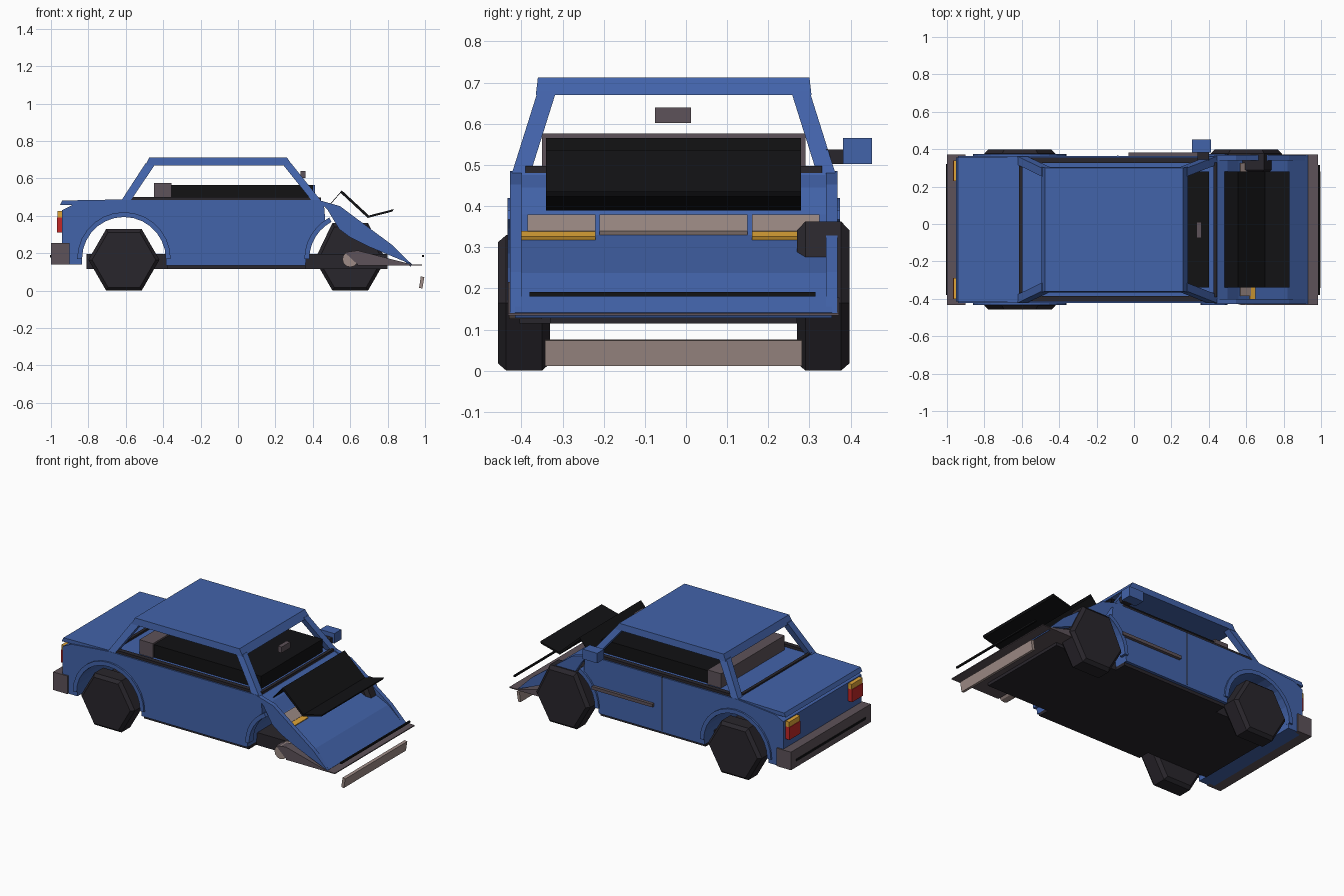
import bpy, bmesh, math
from mathutils import Vector

if "Cube" in bpy.data.objects:
    bpy.data.objects.remove(bpy.data.objects["Cube"])

C = -0.03  # y of the car's centre plane (the door mirror shifts it)

def mat(name, r, g, b):
    m = bpy.data.materials.new(name)
    m.diffuse_color = (r, g, b, 1)
    m.use_nodes = True
    m.node_tree.nodes["Principled BSDF"].inputs["Base Color"].default_value = m.diffuse_color
    return m

BLUE = mat("blue paint", 0.055, 0.125, 0.40)
BLACK = mat("black", 0.006, 0.006, 0.007)
DARK = mat("rubber", 0.022, 0.019, 0.025)
BROWN = mat("trim", 0.11, 0.085, 0.10)
PALE = mat("pale trim", 0.34, 0.26, 0.24)
RED = mat("red lamp", 0.55, 0.02, 0.02)
AMBER = mat("amber lamp", 0.75, 0.38, 0.04)

def finish(name, bm, m):
    bmesh.ops.recalc_face_normals(bm, faces=bm.faces)
    me = bpy.data.meshes.new(name)
    bm.to_mesh(me)
    bm.free()
    me.materials.append(m)
    ob = bpy.data.objects.new(name, me)
    bpy.context.collection.objects.link(ob)
    return ob

def prism(name, pts, y0, y1, m):
    """Extrude an x-z outline from y0 to y1 (relative to the centre plane)."""
    bm = bmesh.new()
    f = bm.faces.new([bm.verts.new((x, C + y0, z)) for x, z in pts])
    r = bmesh.ops.extrude_face_region(bm, geom=[f])
    vs = [v for v in r["geom"] if isinstance(v, bmesh.types.BMVert)]
    bmesh.ops.translate(bm, verts=vs, vec=(0, y1 - y0, 0))
    return finish(name, bm, m)

def box(name, x0, x1, y0, y1, z0, z1, m):
    return prism(name, [(x0, z0), (x1, z0), (x1, z1), (x0, z1)], y0, y1, m)

def sheet(name, line, t, y0, y1, m):
    """Folded panel of thickness t below an x-z polyline."""
    return prism(name, line + [(x - t * .5, z - t) for x, z in reversed(line)], y0, y1, m)

def loft(name, rings, m):
    """Closed solid through rings of equal point count."""
    bm = bmesh.new()
    vr = [[bm.verts.new(p) for p in r] for r in rings]
    n = len(rings[0])
    for a, b in zip(vr, vr[1:]):
        for i in range(n):
            bm.faces.new((a[i], a[(i + 1) % n], b[(i + 1) % n], b[i]))
    bm.faces.new(vr[0])
    bm.faces.new(vr[-1])
    return finish(name, bm, m)

def arc(cx, cz, r, a0, a1, n):
    return [(cx + r * math.cos(math.radians(a0 + (a1 - a0) * i / n)),
             cz + r * math.sin(math.radians(a0 + (a1 - a0) * i / n))) for i in range(n + 1)]

def disc(name, x, z, y0, y1, r, n, m, bevel=0.0, top=1.0):
    """Bevelled n-sided disc on a y axis; top stretches the upper half."""
    def ring(y, r):
        return [(px, C + y, z + (pz - z) * (top if pz > z else 1))
                for px, pz in arc(x, z, r, 0, 360 - 360 / n, n - 1)]
    b = bevel
    rings = [ring(y0, r - b), ring(y0 + b, r), ring(y1 - b, r), ring(y1, r - b)] if b else [ring(y0, r), ring(y1, r)]
    return loft(name, rings, m)

# Lower body with open wheel arches
profile = [(-0.94, 0.14), (-0.835, 0.14)] + arc(-0.61, 0.17, 0.225, 180, 0, 14) + \
    [(-0.385, 0.135), (0.36, 0.135)] + arc(0.605, 0.17, 0.24, 180, 125, 6) + \
    [(0.46, 0.455), (0.44, 0.485), (-0.61, 0.485), (-0.88, 0.46), (-0.94, 0.43)]
prism("body", profile, -0.393, 0.393, BLUE)
sheet("trunk_lid", [(-0.94, 0.482), (-0.61, 0.488)], 0.025, -0.385, 0.385, BLUE)
box("floor", -0.81, 0.80, -0.30, 0.30, 0.115, 0.195, DARK)
box("floor_pan", -0.38, 0.36, -0.375, 0.375, 0.115, 0.135, DARK)

# Roof
hw = 0.33
loft("roof", [[(x, C + y, z) for x, y in ((a, -w), (b, -w), (b, w), (a, w))]
              for a, b, w, z in ((-0.495, 0.29, hw + .005, 0.67), (-0.475, 0.262, hw, 0.712))], BLUE)

for s, side in ((-1, "right"), (1, "left")):
    # Pillars
    for nm, xb0, xb1, xt0, xt1 in (("rear", -0.625, -0.575, -0.495, -0.44),
                                   ("front", 0.395, 0.445, 0.235, 0.285)):
        loft(f"{nm}_pillar_{side}", [
            [(x, C + s * y, z) for x, y in ((x0, w), (x1, w), (x1, w - .045), (x0, w - .045))]
            for x0, x1, w, z in ((xb0, xb1, 0.393, 0.48), (xt0, xt1, hw, 0.68))], BLUE)
    # Wheel arch lips
    def lip(name, cx, r0, r1, a0, a1, n):
        prism(name, arc(cx, 0.17, r1, a0, a1, n) + arc(cx, 0.17, r0, a1, a0, n),
              s * 0.36, s * 0.404, BLUE)
    lip(f"rear_arch_{side}", -0.61, 0.224, 0.25, 180, 0, 14)
    lip(f"front_arch_{side}", 0.605, 0.224, 0.25, 180, 118, 6)
    # Window sill seals
    box(f"window_seal_{side}", -0.59, 0.42, s * 0.355, s * 0.385, 0.48, 0.502, DARK)
    # Crushed front fender
    prism(f"front_fender_{side}", [(0.43, 0.485), (0.545, 0.452), (0.83, 0.24), (0.93, 0.14),
          (0.70, 0.235), (0.60, 0.285), (0.54, 0.33), (0.48, 0.43)], s * 0.37, s * 0.398, BLUE)
    # Folded bumper ends
    prism(f"bumper_end_{side}", [(0.57, 0.205), (0.64, 0.215), (0.93, 0.14), (0.64, 0.14)],
          s * 0.34, s * 0.402, BROWN)
    # Tail lamps, front lamps
    y0, y1 = sorted((s * 0.26, s * 0.37))
    box(f"tail_lamp_{side}", -0.968, -0.935, y0, y1, 0.312, 0.392, RED)
    box(f"tail_indicator_{side}", -0.965, -0.935, y0, y1, 0.392, 0.425, AMBER)
    sheet(f"headlamp_{side}", [(0.57, 0.38), (0.625, 0.34)], 0.015, s * 0.19, s * 0.355, PALE)
    sheet(f"front_indicator_{side}", [(0.62, 0.34), (0.65, 0.326)], 0.012, s * 0.19, s * 0.385, AMBER)
    # Rear wheels
    y0, y1 = sorted((s * 0.30, s * 0.427))
    disc(f"rear_wheel_{side}", -0.61, 0.165, y0, y1, 0.19, 6, DARK, 0.02)

# Remaining front wheel, bare hub and axles
disc("front_wheel_left", 0.60, 0.165, 0.30, 0.427, 0.19, 6, DARK, 0.02, 1.2)
disc("front_hub", 0.60, 0.168, -0.40, -0.32, 0.042, 12, PALE)
disc("front_axle", 0.60, 0.168, -0.33, 0.31, 0.02, 8, DARK)
disc("rear_axle", -0.61, 0.165, -0.31, 0.31, 0.02, 8, DARK)

# Crumpled nose
sheet("nose_panel", [(0.43, 0.485), (0.50, 0.445), (0.56, 0.38), (0.62, 0.33), (0.82, 0.238), (0.93, 0.142)],
      0.014, -0.385, 0.385, BLUE)
sheet("grille", [(0.57, 0.38), (0.625, 0.34)], 0.015, -0.18, 0.18, PALE)
box("flattened_bumper", 0.64, 0.985, -0.402, 0.402, 0.134, 0.14, BROWN)
box("loose_bumper_strip", 0.985, 0.995, -0.35, 0.345, 0.18, 0.191, BLACK)
prism("loose_valance", [(0.968, 0.014), (0.986, 0.012), (0.996, 0.073), (0.977, 0.076)], -0.313, 0.312, PALE)
sheet("buckled_hood", [(0.485, 0.455), (0.555, 0.536), (0.70, 0.402), (0.832, 0.436)],
      0.013, -0.31, 0.31, BLACK)

# Rear bumper
box("rear_bumper", -1.0, -0.935, -0.402, 0.402, 0.14, 0.255, BROWN)
for s in (-1, 1):
    box("rear_bumper_corner", -0.94, -0.90, s * 0.375, s * 0.402, 0.14, 0.255, BROWN)
box("rear_bumper_strip", -1.004, -0.995, -0.35, 0.35, 0.178, 0.192, BLACK)

# Interior
box("cabin_interior", -0.36, 0.40, -0.31, 0.31, 0.48, 0.566, BLACK)
box("rear_seat", -0.45, -0.355, -0.32, 0.32, 0.48, 0.576, BROWN)
box("windscreen_seal", 0.425, 0.445, -0.36, 0.36, 0.48, 0.497, DARK)
box("rear_window_seal", -0.615, -0.595, -0.36, 0.36, 0.48, 0.497, DARK)
box("inside_mirror", 0.333, 0.36, -0.045, 0.042, 0.602, 0.64, BROWN)

# Door mirror, door seam and rubbing strip on the left
box("mirror_arm", 0.34, 0.40, 0.37, 0.42, 0.502, 0.537, DARK)
box("door_mirror", 0.31, 0.412, 0.412, 0.482, 0.502, 0.565, BLUE)
box("door_seam", -0.09, -0.082, 0.385, 0.395, 0.145, 0.485, DARK)
box("door_strip", -0.03, 0.40, 0.385, 0.412, 0.285, 0.305, BROWN)
